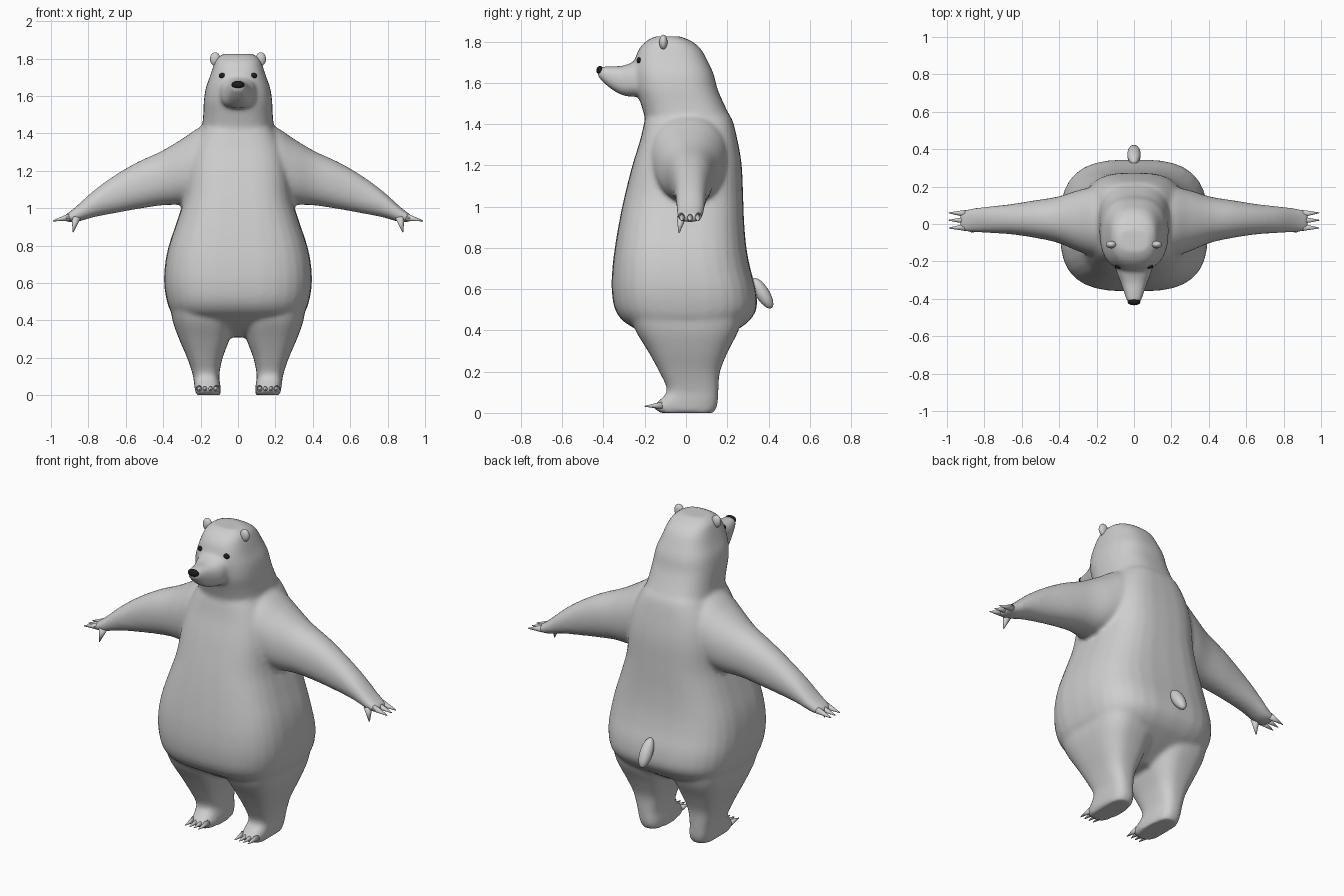
import bpy, bmesh, math
from mathutils import Vector, Matrix

if "Cube" in bpy.data.objects:
    bpy.data.objects.remove(bpy.data.objects["Cube"])


def material(name, c):
    m = bpy.data.materials.new(name)
    m.diffuse_color = (*c, 1)
    m.use_nodes = True
    m.node_tree.nodes["Principled BSDF"].inputs["Base Color"].default_value = m.diffuse_color
    return m


FUR = material("light grey fur", (0.62, 0.62, 0.62))
BLACK = material("black", (0.012, 0.012, 0.012))


def spline(p, steps=5):
    """Catmull-Rom interpolation of tuples."""
    out = []
    for i in range(len(p) - 1):
        a, b, c, d = p[max(i - 1, 0)], p[i], p[i + 1], p[min(i + 2, len(p) - 1)]
        for s in range(steps):
            t = s / steps
            out.append([0.5 * (2 * y + (z - x) * t + (2 * x - 5 * y + 4 * z - w) * t * t
                               + (3 * y - x - 3 * z + w) * t ** 3)
                        for x, y, z, w in zip(a, b, c, d)])
    return out + [list(p[-1])]


def loft(bm, axis, sections, e=2.4, mirror=False, n=32):
    """Sections: (position on axis, min a, max a, min b, max b)."""
    others = [k for k in range(3) if k != axis]
    for side in ((1, -1) if mirror else (1,)):
        rings = []
        for t, a0, a1, b0, b1 in spline(sections):
            ring = []
            for k in range(n):
                an = 2 * math.pi * k / n
                c, s = math.cos(an), math.sin(an)
                co = [0, 0, 0]
                co[axis] = t
                co[others[0]] = (a0 + a1) / 2 + (a1 - a0) / 2 * math.copysign(abs(c) ** (2 / e), c)
                co[others[1]] = (b0 + b1) / 2 + (b1 - b0) / 2 * math.copysign(abs(s) ** (2 / e), s)
                co[0] *= side
                ring.append(bm.verts.new(co))
            rings.append(ring)
        for r, q in zip(rings, rings[1:]):
            for k in range(n):
                bm.faces.new((r[k], r[(k + 1) % n], q[(k + 1) % n], q[k]))
        bm.faces.new(rings[0])
        bm.faces.new(rings[-1])


def finish(name, bm, mat):
    bmesh.ops.recalc_face_normals(bm, faces=bm.faces[:])
    for f in bm.faces:
        f.smooth = True
    me = bpy.data.meshes.new(name)
    bm.to_mesh(me)
    bm.free()
    me.materials.append(mat)
    ob = bpy.data.objects.new(name, me)
    bpy.context.collection.objects.link(ob)
    return ob


def ellipsoid(name, loc, size, mat, tilt=0):
    bm = bmesh.new()
    m = Matrix.Translation(loc) @ Matrix.Rotation(tilt, 4, 'X') @ Matrix.Diagonal((*size, 1))
    bmesh.ops.create_uvsphere(bm, u_segments=20, v_segments=12, radius=1, matrix=m)
    return finish(name, bm, mat)


def claw(name, base, tip, r):
    bm = bmesh.new()
    a, b = Vector(base), Vector(tip)
    rot = (b - a).to_track_quat('Z', 'Y').to_matrix().to_4x4()
    bmesh.ops.create_cone(bm, cap_ends=True, segments=10, radius1=r, radius2=r * 0.12,
                          depth=(b - a).length, matrix=Matrix.Translation((a + b) / 2) @ rot)
    return finish(name, bm, FUR)


bm = bmesh.new()
# torso
loft(bm, 2, [(0.31, -.10, .10, -.07, .09), (0.36, -.22, .22, -.17, .18),
             (0.41, -.32, .32, -.25, .26), (0.45, -.36, .36, -.31, .31),
             (0.51, -.382, .382, -.347, .343), (0.60, -.395, .395, -.36, .338),
             (0.70, -.39, .39, -.357, .312), (0.80, -.37, .37, -.345, .293),
             (0.92, -.33, .33, -.325, .282), (1.05, -.29, .29, -.298, .277),
             (1.20, -.275, .275, -.26, .27), (1.32, -.25, .25, -.223, .25),
             (1.43, -.19, .19, -.195, .22), (1.47, -.15, .15, -.16, .17)], 3)
# neck and head
loft(bm, 2, [(1.34, -.20, .20, -.19, .235), (1.43, -.192, .192, -.20, .215),
             (1.50, -.186, .186, -.22, .183), (1.57, -.183, .183, -.243, .153),
             (1.64, -.173, .173, -.252, .135), (1.70, -.152, .152, -.25, .108),
             (1.76, -.132, .132, -.23, .075), (1.80, -.115, .115, -.195, .03),
             (1.825, -.08, .08, -.15, -.03)], 2.6)
# muzzle
loft(bm, 1, [(-.14, -.11, .11, 1.54, 1.72), (-.25, -.095, .095, 1.533, 1.70),
             (-.31, -.073, .073, 1.54, 1.682), (-.37, -.052, .052, 1.575, 1.68),
             (-.41, -.038, .038, 1.612, 1.678), (-.428, -.022, .022, 1.63, 1.668)], 2.6)
# arms and hands
loft(bm, 0, [(.08, -.17, .19, 1.08, 1.47), (.20, -.175, .2, 1.04, 1.435),
             (.30, -.145, .18, 1.02, 1.37), (.41, -.10, .146, 1.015, 1.305),
             (.54, -.072, .125, .995, 1.245), (.66, -.055, .106, .973, 1.175),
             (.77, -.048, .094, .952, 1.095), (.87, -.044, .083, .925, 1.005),
             (.93, -.038, .07, .93, .96)], 2.2, True)
# legs and feet
loft(bm, 2, [(0.0, .095, .225, -.125, .135), (.03, .092, .23, -.16, .15),
             (.06, .095, .235, -.13, .155), (.11, .10, .242, -.092, .157),
             (.20, .082, .272, -.13, .165), (.30, .045, .315, -.185, .205),
             (.40, .02, .35, -.245, .255), (.50, .03, .365, -.28, .28)], 2.9, True)
body = finish("body", bm, FUR)
# fuse the lofts into one soft skin
rm = body.modifiers.new("fuse", 'REMESH')
rm.mode = 'VOXEL'
rm.voxel_size = 0.012
rm.use_smooth_shade = True
sm = body.modifiers.new("soften", 'SMOOTH')
sm.factor = 0.5
sm.iterations = 8
bpy.context.view_layer.update()
skin = body.evaluated_get(bpy.context.evaluated_depsgraph_get())


def surface_y(x, z):
    hit, loc, _, _ = skin.ray_cast(Vector((x, -2, z)), Vector((0, 1, 0)))
    return loc.y if hit else -0.23


eye_y, nose_y = surface_y(.083, 1.708), surface_y(0, 1.66)

# nose and tail
ellipsoid("nose", (0, nose_y + .008, 1.66), (.034, .018, .021), BLACK)
ellipsoid("tail", (0, .37, .58), (.036, .034, .085), FUR, math.radians(32))

for s, side in ((1, "left"), (-1, "right")):
    ellipsoid(side + "_eye", (s * .083, eye_y + .004, 1.708), (.019, .012, .015), BLACK)
    ellipsoid(side + "_ear", (s * .122, -.11, 1.797), (.028, .02, .036), FUR)
    # finger claws and thumb claw
    for k, y in enumerate((-.018, .02, .056)):
        claw(f"{side}_finger_{k}", (s * .90, y, .952), (s * .99, y * 1.1 - .002, .932), .02)
    claw(side + "_thumb", (s * .865, -.022, .95), (s * .882, -.034, .872), .024)
    # toe claws
    for k in range(4):
        x = .118 + .029 * k
        claw(f"{side}_toe_{k}", (s * x, -.115, .036), (s * x, -.2, .032), .018)
